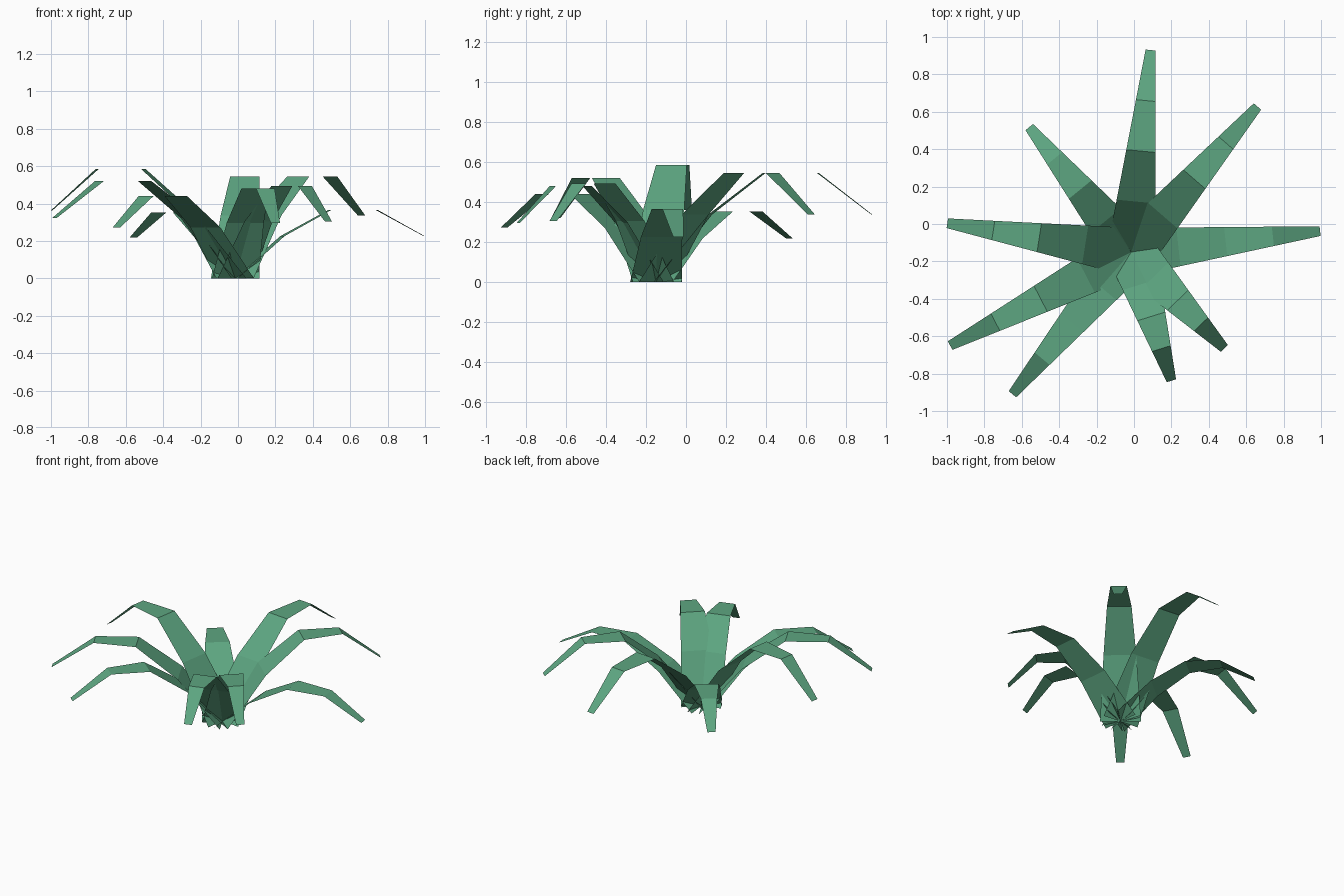
import bpy
import math

if "Cube" in bpy.data.objects:
    bpy.data.objects.remove(bpy.data.objects["Cube"])

CENTRE = (-0.015, -0.15)
BASE_WIDTH = 0.26
SEGMENTS = 4

# Leaves: tip x, tip y, height of the arch shoulder
LEAVES = [
    (0.088, 0.93, 0.545),
    (0.66, 0.628, 0.545),
    (0.995, -0.038, 0.365),
    (0.483, -0.665, 0.493),
    (0.20, -0.838, 0.48),
    (-0.65, -0.91, 0.44),
    (-0.983, -0.65, 0.52),
    (-0.998, 0.004, 0.585),
    (-0.56, 0.518, 0.352),
]

green = bpy.data.materials.new("leaf_green")
green.diffuse_color = (0.11, 0.38, 0.22, 1)
green.use_nodes = True
green.node_tree.nodes["Principled BSDF"].inputs["Base Color"].default_value = green.diffuse_color


def leaf(name, tip_x, tip_y, shoulder):
    """Flat strip that tapers evenly and arches along a sine curve."""
    cx, cy = CENTRE
    dx, dy = tip_x - cx, tip_y - cy
    length = math.hypot(dx, dy)
    sx, sy = -dy / length, dx / length
    peak = shoulder / math.sin(0.4 * math.pi)
    verts, faces = [], []
    for i in range(SEGMENTS + 1):
        t = i / SEGMENTS
        half = BASE_WIDTH / 2 * (1 - 0.8 * t)
        z = peak * math.sin(0.8 * math.pi * t)
        for side in (-1, 1):
            verts.append((cx + dx * t + side * half * sx,
                          cy + dy * t + side * half * sy, z))
        if i:
            a = 2 * i
            faces.append((a - 2, a, a + 1, a - 1))
    mesh = bpy.data.meshes.new(name)
    mesh.from_pydata(verts, [], faces)
    mesh.materials.append(green)
    bpy.context.collection.objects.link(bpy.data.objects.new(name, mesh))


# Rosette of arching leaves
for n, (x, y, h) in enumerate(LEAVES, 1):
    leaf(f"leaf_{n}", x, y, h)
